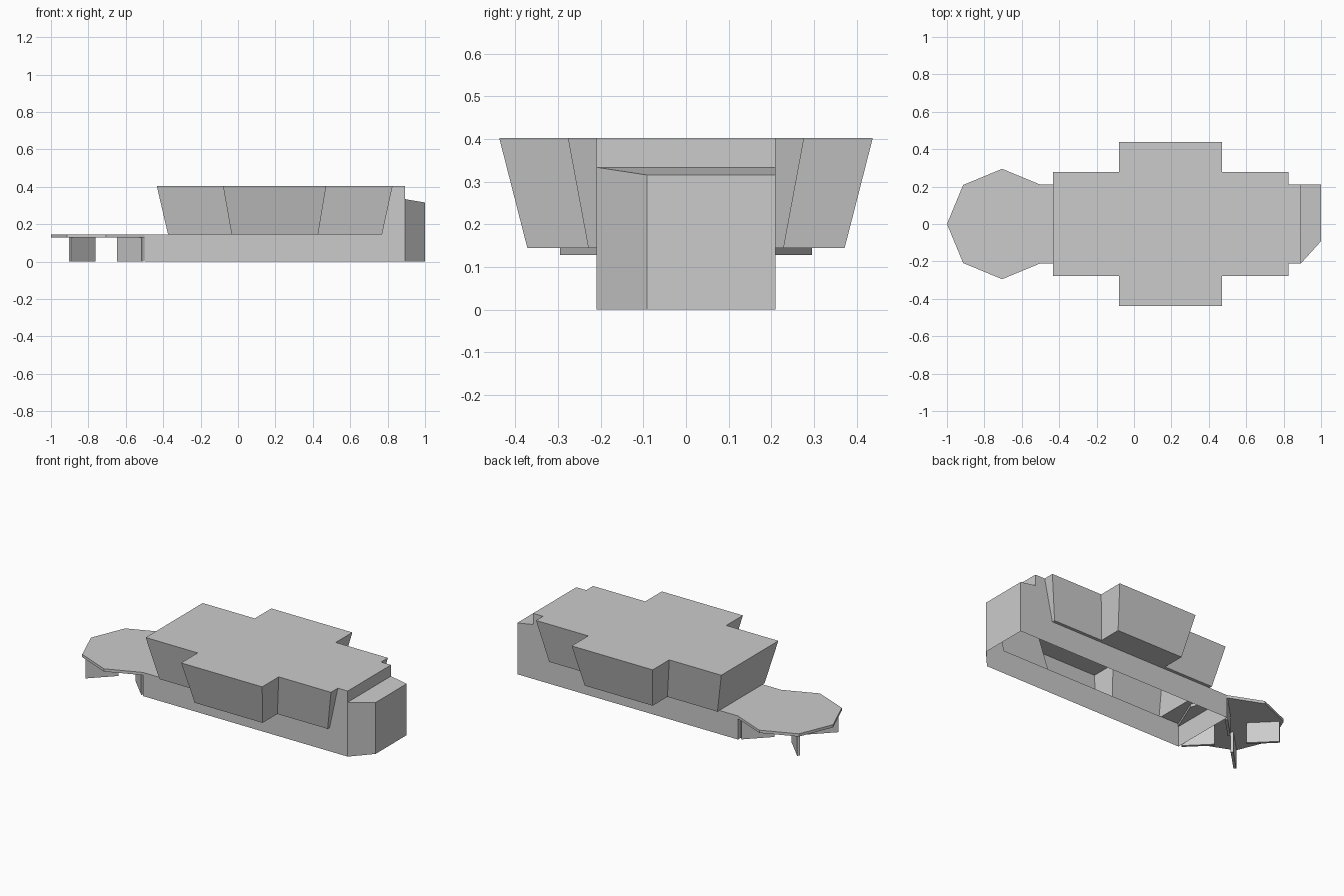
import bpy, bmesh, math

if "Cube" in bpy.data.objects:
    bpy.data.objects.remove(bpy.data.objects["Cube"])

HALF = 0.21      # half width of the hull
DECK = 0.145     # deck height
ROOF = 0.403     # roof height


def shell(name, faces, mirror=True):
    """Open sheet object from a list of face outlines, optionally mirrored in y."""
    bm = bmesh.new()
    for outline in faces:
        bm.faces.new([bm.verts.new(p) for p in outline])
    bmesh.ops.remove_doubles(bm, verts=bm.verts, dist=1e-4)
    bmesh.ops.recalc_face_normals(bm, faces=bm.faces)
    mesh = bpy.data.meshes.new(name)
    bm.to_mesh(mesh)
    bm.free()
    ob = bpy.data.objects.new(name, mesh)
    bpy.context.collection.objects.link(ob)
    if mirror:
        m = ob.modifiers.new("Mirror", 'MIRROR')
        m.use_axis = (False, True, False)
    return ob


def walls(low, high):
    """Quads between two matching polylines."""
    return [[low[i], low[i + 1], high[i + 1], high[i]] for i in range(len(low) - 1)]


# Half plan of the flared upper body, at deck and roof level
low = [(x, y, DECK) for x, y in [(-.374, 0), (-.374, .229), (-.034, .229), (-.034, .372),
                                 (.428, .372), (.428, .229), (.77, .229), (.77, HALF)]]
high = [(x, y, ROOF) for x, y in [(-.434, 0), (-.434, .277), (-.08, .277), (-.08, .438),
                                  (.471, .438), (.471, .277), (.826, .277), (.826, HALF)]]

# Upper body: flared walls, roof and underside ledges, open into the hull
roof = high + [(.893, HALF, ROOF), (.893, 0, ROOF)]
ledge = [(-.374, HALF, DECK)] + low[1:]
shell("upper_body", walls(low, high) + [roof, ledge])

# Hull: side walls rising at the bow, stern wall, rear deck, bow step (open bottom)
side = [(x, HALF, z) for x, z in [(-.5, 0), (.893, 0), (.893, .334), (.893, ROOF),
                                  (.826, ROOF), (.77, DECK), (-.5, DECK)]]
stern = [(-.5, 0, 0), (-.5, HALF, 0), (-.5, HALF, DECK), (-.5, 0, DECK)]
deck = [(-.5, 0, DECK), (-.5, HALF, DECK), (-.374, HALF, DECK), (-.374, 0, DECK)]
step = [(.893, 0, .334), (.893, HALF, .334), (.893, HALF, ROOF), (.893, 0, ROOF)]
shell("hull", [side, stern, deck, step])

# Bow block: one chamfered corner and a sloping top
plan = [(.893, -HALF, .334), (1, -.092, .316), (1, HALF, .316), (.893, HALF, .334)]
shell("bow_block", walls([(x, y, 0) for x, y, z in plan], plan) + [plan], mirror=False)

# Octagonal tail platform
CX = -.705
bpy.ops.mesh.primitive_cylinder_add(vertices=8, radius=.295, depth=.017,
                                    location=(CX, 0, DECK - .0085))
bpy.context.object.name = "tail_platform"

# Four thin radial legs under the platform
for i in range(4):
    a = math.radians(45 + 90 * i)
    r = .182
    bpy.ops.mesh.primitive_cube_add(
        size=1, location=(CX + r * math.cos(a), r * math.sin(a) - .003, .064))
    leg = bpy.context.object
    leg.name = f"platform_leg_{i + 1}"
    leg.scale = (.185, .0155, .128)
    leg.rotation_euler.z = a
